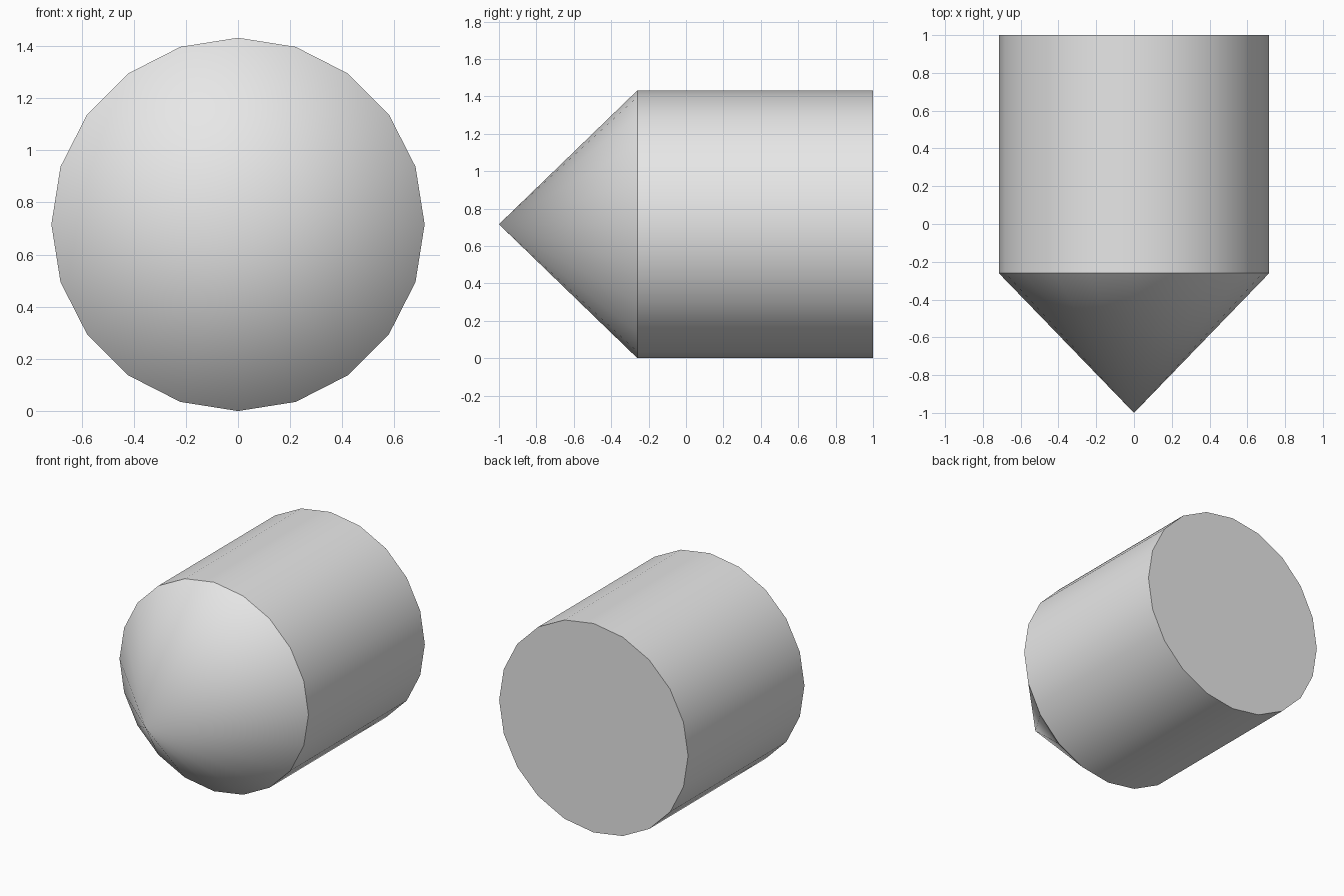
import bpy
import bmesh
import math
from mathutils import Matrix, Vector

cube = bpy.data.objects.get("Cube")
if cube:
    bpy.data.objects.remove(cube, do_unlink=True)

RADIUS, SIDES = 0.716, 20
BACK, SHOULDER, TIP = 1.0, -0.26, -1.0

# Material
grey = bpy.data.materials.new("light_grey")
grey.use_nodes = True
colour = (0.8, 0.8, 0.8, 1)
grey.diffuse_color = colour
grey.node_tree.nodes["Principled BSDF"].inputs["Base Color"].default_value = colour

bm = bmesh.new()

# Flat back disc, facing along y
place = Matrix.Translation((0, BACK, RADIUS)) @ Matrix.Rotation(math.radians(90), 4, "X")
bmesh.ops.create_circle(bm, cap_ends=True, radius=RADIUS, segments=SIDES, matrix=place)

# Cylindrical body, drawn forward from the disc
back = bm.faces[:]
drawn = bmesh.ops.extrude_face_region(bm, geom=back, use_keep_orig=True)["geom"]
front_verts = [g for g in drawn if isinstance(g, bmesh.types.BMVert)]
front = [g for g in drawn if isinstance(g, bmesh.types.BMFace)]
bmesh.ops.translate(bm, verts=front_verts, vec=Vector((0, SHOULDER - BACK, 0)))

# Conical nose, raised from the front disc
tip = bmesh.ops.poke(bm, faces=front)["verts"][0]
tip.co = (0, TIP, RADIUS)
bmesh.ops.recalc_face_normals(bm, faces=bm.faces[:])

mesh = bpy.data.meshes.new("pointed_cylinder")
bm.to_mesh(mesh)
bm.free()
mesh.materials.append(grey)
body = bpy.data.objects.new("pointed_cylinder", mesh)
bpy.context.collection.objects.link(body)

# Smooth sides with crisp rims
bpy.ops.object.select_all(action="DESELECT")
body.select_set(True)
bpy.context.view_layer.objects.active = body
bpy.ops.object.shade_smooth_by_angle(angle=math.radians(30))
